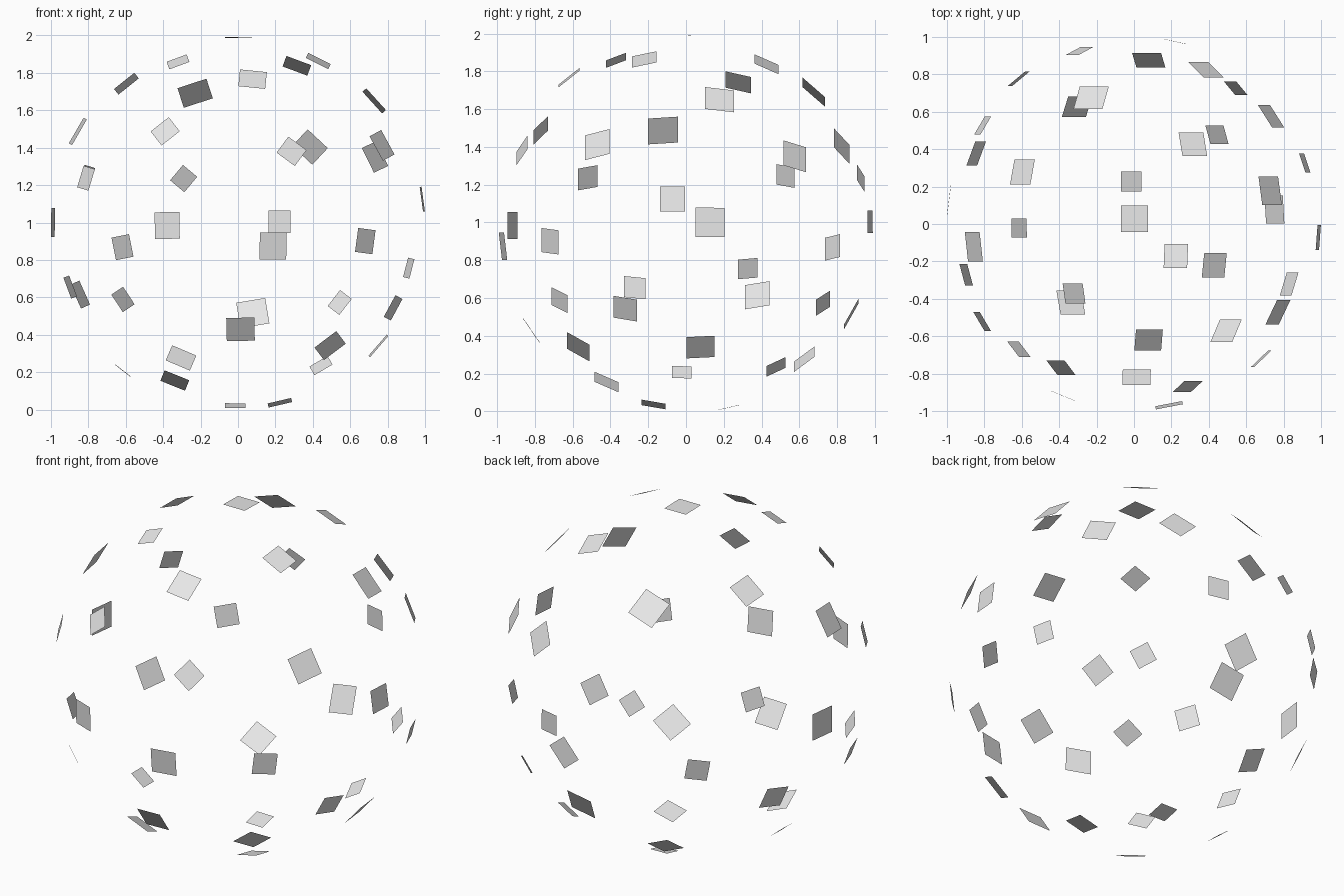
import bpy
import math
from mathutils import Matrix, Vector

if "Cube" in bpy.data.objects:
    bpy.data.objects.remove(bpy.data.objects["Cube"])

COUNT = 40
RADIUS = 0.997
CENTRE = Vector((0, 0.003, 0.992))
GOLDEN = math.pi * (3 - math.sqrt(5))

# Per-tile swing off the golden spiral (degrees) and edge length
SWING = [3, 2.6, 4.4, -5.6, 1.3, -5.2, 3.1, 4.4, 6, 5,
         5.3, -3, -6, -2.1, 3.4, 6.5, 2, 1.9, 3.9, -2.8,
         1.8, 0, 4.8, 0.5, 3.6, 2.9, -3.6, -2.4, -2.2, 0.9,
         -2, 4.4, 4, -4.5, -2.9, -4.6, 1.1, 5.8, -4.1, 5]
SIZE = [.12, .107, .157, .147, .123, .108, .163, .14, .147, .113,
        .112, .141, .14, .107, .139, .111, .156, .156, .149, .142,
        .103, .134, .158, .129, .134, .119, .131, .114, .142, .149,
        .12, .146, .144, .112, .129, .123, .15, .121, .143, .146]

grey = bpy.data.materials.new("light_grey")
grey.diffuse_color = (0.8, 0.8, 0.8, 1)
grey.use_nodes = True
grey.node_tree.nodes["Principled BSDF"].inputs["Base Color"].default_value = grey.diffuse_color

# One unit square shared by every tile
square = bpy.data.meshes.new("square_tile")
square.from_pydata([(-.5, -.5, 0), (.5, -.5, 0), (.5, .5, 0), (-.5, .5, 0)],
                   [], [(0, 1, 2, 3)])
square.materials.append(grey)


def add_tile(i):
    """Place a square tangent to the ball, facing outward."""
    y = 1 - (2 * i + 1) / COUNT
    ring = math.sqrt(1 - y * y)
    angle = i * GOLDEN + math.radians(SWING[i])
    normal = Vector((ring * math.cos(angle), y, ring * math.sin(angle)))
    # tiles line up with the spiral axis, except right at its poles
    up = Vector((0, 0, 1)) if abs(y) > 0.95 else Vector((0, 1, 0))
    side = up.cross(normal).normalized()
    turn = Matrix((side, normal.cross(side), normal)).transposed().to_4x4()
    tile = bpy.data.objects.new(f"tile_{i + 1:02d}", square)
    tile.matrix_world = (Matrix.Translation(CENTRE + normal * RADIUS) @ turn
                         @ Matrix.Scale(SIZE[i], 4))
    bpy.context.collection.objects.link(tile)


for i in range(COUNT):
    add_tile(i)
